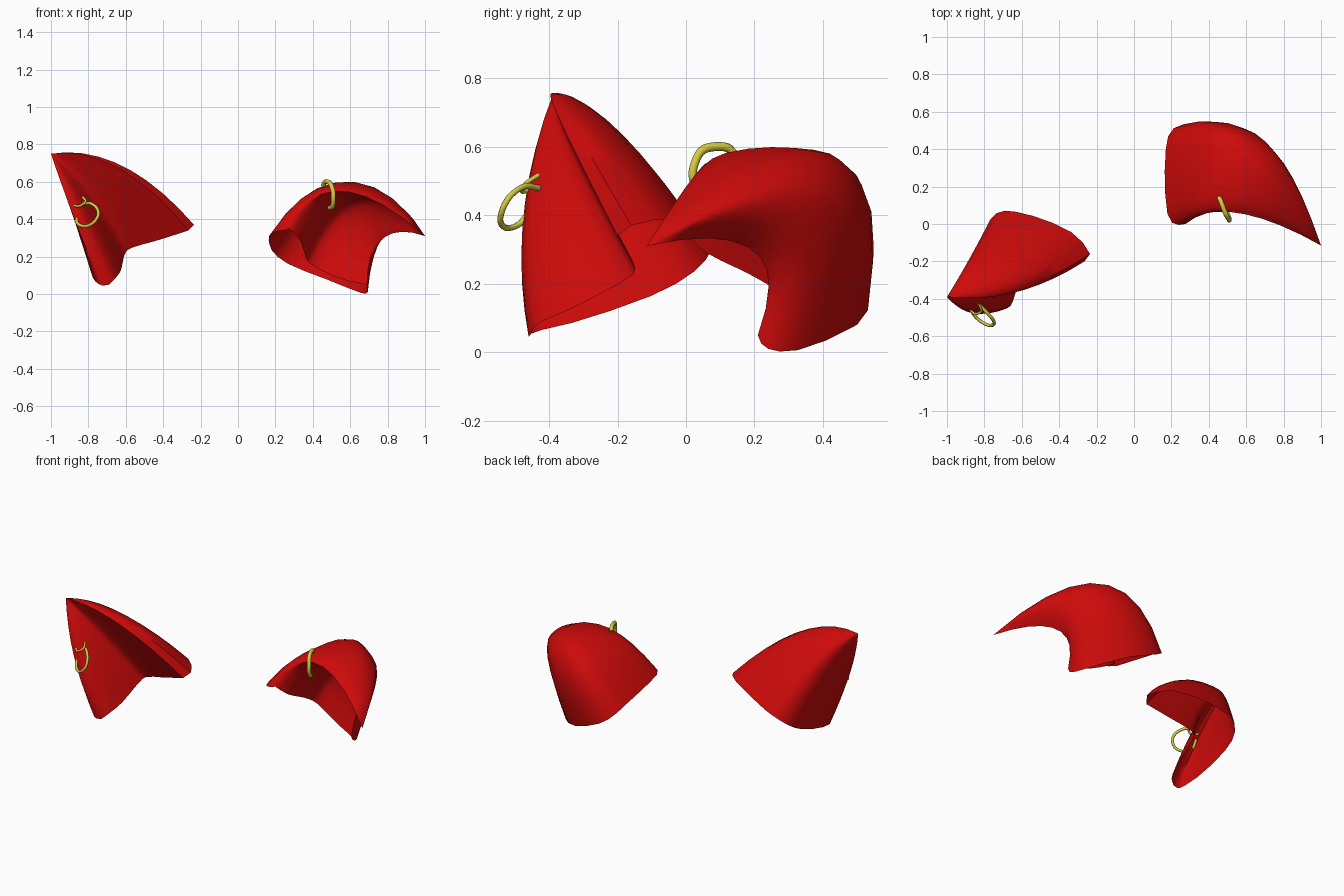
import bpy
import bmesh
import math
from mathutils import Vector

if "Cube" in bpy.data.objects:
    bpy.data.objects.remove(bpy.data.objects["Cube"], do_unlink=True)

AROUND = 16   # points across each side of the shell
ALONG = 9     # steps from base to tip


def material(name, rgb):
    mat = bpy.data.materials.new(name)
    mat.use_nodes = True
    color = (*rgb, 1)
    mat.diffuse_color = color
    mat.node_tree.nodes["Principled BSDF"].inputs["Base Color"].default_value = color
    return mat


def resample(points, count):
    """Smooth curve through the points, sampled evenly by index."""
    pts = [Vector(p) for p in points]
    pts = [2 * pts[0] - pts[1]] + pts + [2 * pts[-1] - pts[-2]]
    result = []
    for i in range(count):
        s = i / (count - 1) * (len(pts) - 3)
        k = min(int(s), len(pts) - 4)
        f = s - k
        a, b, c, d = pts[k:k + 4]
        result.append(b + (c - a) * f / 2
                      + (a - b * 2.5 + c * 2 - d / 2) * f ** 2
                      + ((b - c) * 3 + d - a) * f ** 3 / 2)
    return result


def ear(name, outer, inner, tip, bend_start, bend_end, outer_bulge, inner_bulge, mat):
    """Hollow crescent, open at the base, swept along bent paths to the tip."""
    tip = Vector(tip)
    bm = bmesh.new()

    def side_paths(points, bulge):
        paths = []
        for i, p in enumerate(resample(points, AROUND)):
            u = i / (AROUND - 1)
            bend = Vector(bend_start).lerp(Vector(bend_end), u)
            bend += Vector(bulge) * math.sin(math.pi * u)
            control = (p + tip) / 2 + bend
            row = []
            for j in range(ALONG):
                t = j / ALONG
                row.append(bm.verts.new(
                    p * (1 - t) ** 2 + control * 2 * t * (1 - t) + tip * t ** 2))
            paths.append(row)
        return paths

    loop = side_paths(outer, outer_bulge) + side_paths(inner, inner_bulge)[::-1]
    top = bm.verts.new(tip)

    # shell walls and lips
    for a, b in zip(loop, loop[1:] + loop[:1]):
        for j in range(ALONG - 1):
            bm.faces.new((a[j], b[j], b[j + 1], a[j + 1]))
        bm.faces.new((a[-1], b[-1], top))

    bmesh.ops.recalc_face_normals(bm, faces=bm.faces)
    mesh = bpy.data.meshes.new(name)
    bm.to_mesh(mesh)
    bm.free()
    mesh.materials.append(mat)
    obj = bpy.data.objects.new(name, mesh)
    bpy.context.collection.objects.link(obj)
    bpy.ops.object.select_all(action='DESELECT')
    obj.select_set(True)
    bpy.context.view_layer.objects.active = obj
    bpy.ops.object.shade_smooth_by_angle(angle=math.radians(60))


def wire(name, points, radius, mat):
    curve = bpy.data.curves.new(name, 'CURVE')
    curve.dimensions = '3D'
    curve.bevel_depth = radius
    curve.bevel_resolution = 2
    curve.use_fill_caps = True
    samples = resample(points, 3 * len(points))
    spline = curve.splines.new('POLY')
    spline.points.add(len(samples) - 1)
    for point, p in zip(spline.points, samples):
        point.co = (*p, 1)
    curve.materials.append(mat)
    bpy.context.collection.objects.link(bpy.data.objects.new(name, curve))


red = material("ear red", (0.61, 0.003, 0.003))
gold = material("ring gold", (0.65, 0.60, 0.06))

# upright ear on the right side
ear("right_ear",
    outer=[(-.725, -.46, .045), (-.755, -.44, .06), (-.78, -.3, .095),
           (-.79, -.1, .165), (-.775, .01, .225), (-.72, .065, .28),
           (-.63, .065, .315), (-.47, .02, .365), (-.31, -.06, .39),
           (-.235, -.16, .37)],
    inner=[(-.69, -.455, .05), (-.655, -.43, .085), (-.625, -.33, .13),
           (-.605, -.17, .215), (-.56, -.15, .25), (-.42, -.17, .29),
           (-.265, -.2, .34)],
    tip=(-1, -.39, .75),
    bend_start=(-.02, -.1, 0), bend_end=(0, -.14, .25),
    outer_bulge=(0, .08, .05), inner_bulge=(0, .02, 0), mat=red)

# drooping ear on the left side
ear("left_ear",
    outer=[(.24, -.005, .34), (.185, .03, .33), (.165, .2, .305), (.17, .4, .26),
           (.2, .5, .21), (.29, .535, .15), (.47, .5, .08),
           (.64, .35, .012), (.69, .26, .003), (.69, .22, .025)],
    inner=[(.275, 0, .35), (.33, .06, .29), (.355, .2, .22),
           (.39, .28, .16), (.54, .26, .085), (.69, .21, .05)],
    tip=(1, -.115, .31),
    bend_start=(-.14, .24, .45), bend_end=(-.15, .30, .25),
    outer_bulge=(.17, .17, .28), inner_bulge=(.06, .08, .13), mat=red)

# wire rings through the ear lips
wire("right_ear_hoop",
     [(-.83, -.43, .48), (-.79, -.47, .485), (-.755, -.51, .46), (-.748, -.535, .42),
      (-.775, -.542, .38), (-.82, -.52, .362), (-.86, -.48, .38), (-.862, -.45, .43)],
     .009, gold)
wire("right_ear_curl",
     [(-.83, -.43, .518), (-.815, -.465, .495), (-.85, -.48, .47), (-.885, -.45, .475)],
     .007, gold)
wire("left_ear_hoop",
     [(.455, .14, .58), (.465, .12, .598), (.48, .08, .6), (.495, .045, .588),
      (.508, .025, .55), (.51, .02, .51), (.505, .04, .47), (.49, .07, .46)],
     .013, gold)
